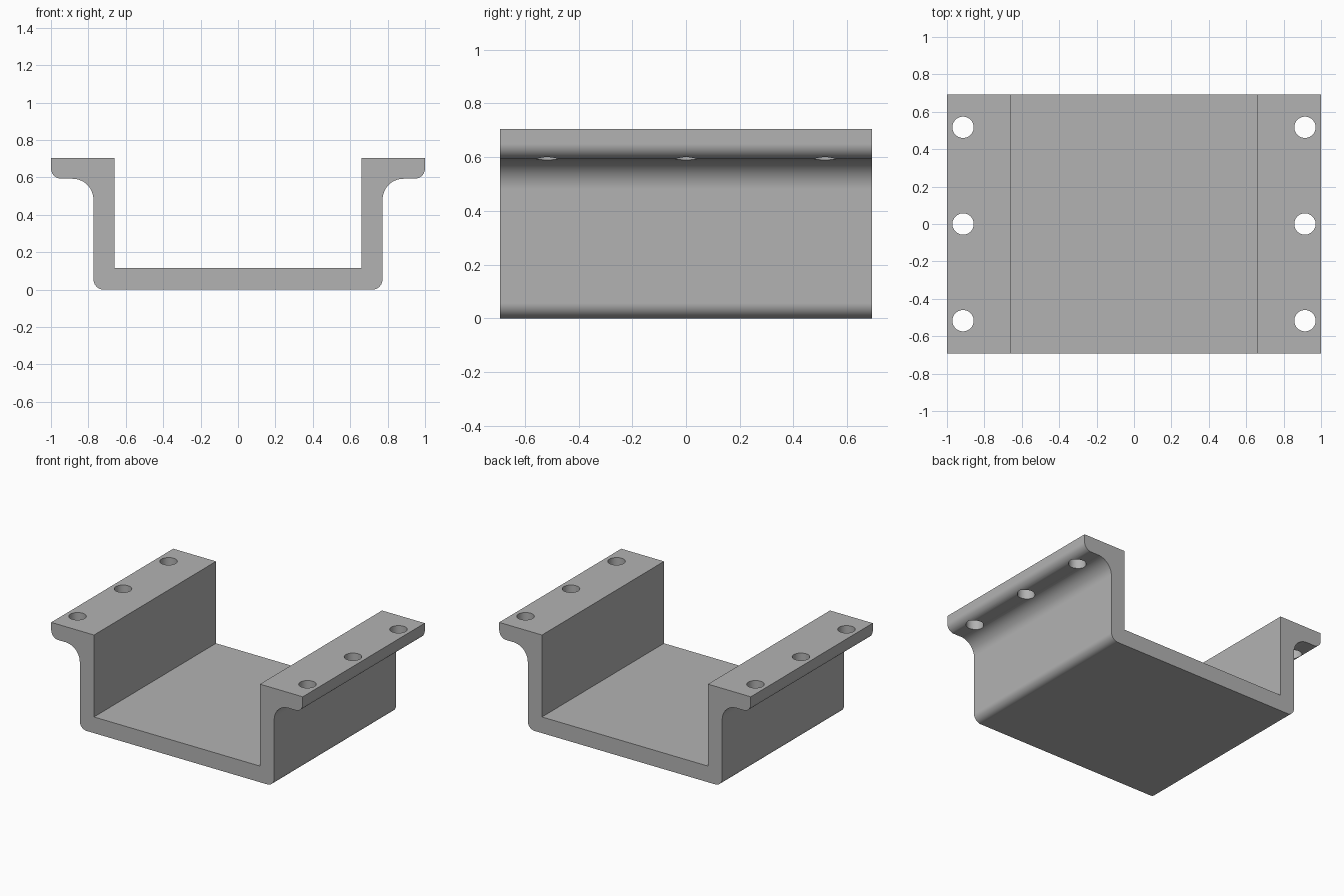
import bpy, bmesh
from math import cos, sin, radians

cube = bpy.data.objects.get("Cube")
if cube:
    bpy.data.objects.remove(cube)

HALF_DEPTH = 0.693
WALL_IN, WALL_OUT = 0.66, 0.773
FLOOR, FLANGE, TOP = 0.116, 0.593, 0.705
ROUND, FILLET = 0.056, 0.112
HOLE_X, HOLE_Y, HOLE_R = 0.914, 0.517, 0.057

grey = bpy.data.materials.new("matte grey")
grey.use_nodes = True
colour = (0.45, 0.45, 0.45, 1)
grey.diffuse_color = colour
grey.node_tree.nodes["Principled BSDF"].inputs["Base Color"].default_value = colour


def arc(cx, cz, r, start, end, steps=12):
    angles = [radians(start + (end - start) * i / steps) for i in range(steps + 1)]
    return [(cx + r * cos(a), cz + r * sin(a)) for a in angles]


# Half of the channel section, from the floor up and around the flange
half = arc(WALL_OUT - ROUND, ROUND, ROUND, -90, 0)
half += arc(WALL_OUT + FILLET, FLANGE - FILLET, FILLET, 180, 90)
half += arc(1 - ROUND, FLANGE + ROUND, ROUND, -90, 0)
half += [(1, TOP), (WALL_IN, TOP), (WALL_IN, FLOOR)]
section = half + [(-x, z) for x, z in reversed(half)]

# Extrude the section from front to back
bm = bmesh.new()
front = bm.faces.new([bm.verts.new((x, -HALF_DEPTH, z)) for x, z in section])
result = bmesh.ops.extrude_face_region(bm, geom=[front], use_keep_orig=True)
moved = [v for v in result["geom"] if isinstance(v, bmesh.types.BMVert)]
bmesh.ops.translate(bm, verts=moved, vec=(0, 2 * HALF_DEPTH, 0))
bmesh.ops.recalc_face_normals(bm, faces=bm.faces)
mesh = bpy.data.meshes.new("channel_bracket")
bm.to_mesh(mesh)
bm.free()
bracket = bpy.data.objects.new("channel_bracket", mesh)
bpy.context.collection.objects.link(bracket)
mesh.materials.append(grey)

# Bolt holes through both flanges
for side in (-1, 1):
    for row in (-1, 0, 1):
        bpy.ops.mesh.primitive_cylinder_add(
            vertices=48, radius=HOLE_R, depth=0.4,
            location=(side * HOLE_X, row * HOLE_Y, 0.65))
        cutter = bpy.context.object
        cutter.name = "hole_cutter"
        cutter.data.materials.append(grey)
        cutter.hide_render = True
        cut = bracket.modifiers.new("bolt_hole", "BOOLEAN")
        cut.operation = "DIFFERENCE"
        cut.solver = "EXACT"
        cut.object = cutter
        bpy.ops.object.select_all(action="DESELECT")
        bracket.select_set(True)
        bpy.context.view_layer.objects.active = bracket
        bpy.ops.object.modifier_apply(modifier=cut.name)
        bpy.data.objects.remove(cutter)

# Smooth the rounded edges and keep the flats flat
bpy.ops.object.shade_smooth_by_angle(angle=radians(30))
weighted = bracket.modifiers.new("flat_normals", "WEIGHTED_NORMAL")
weighted.keep_sharp = True
